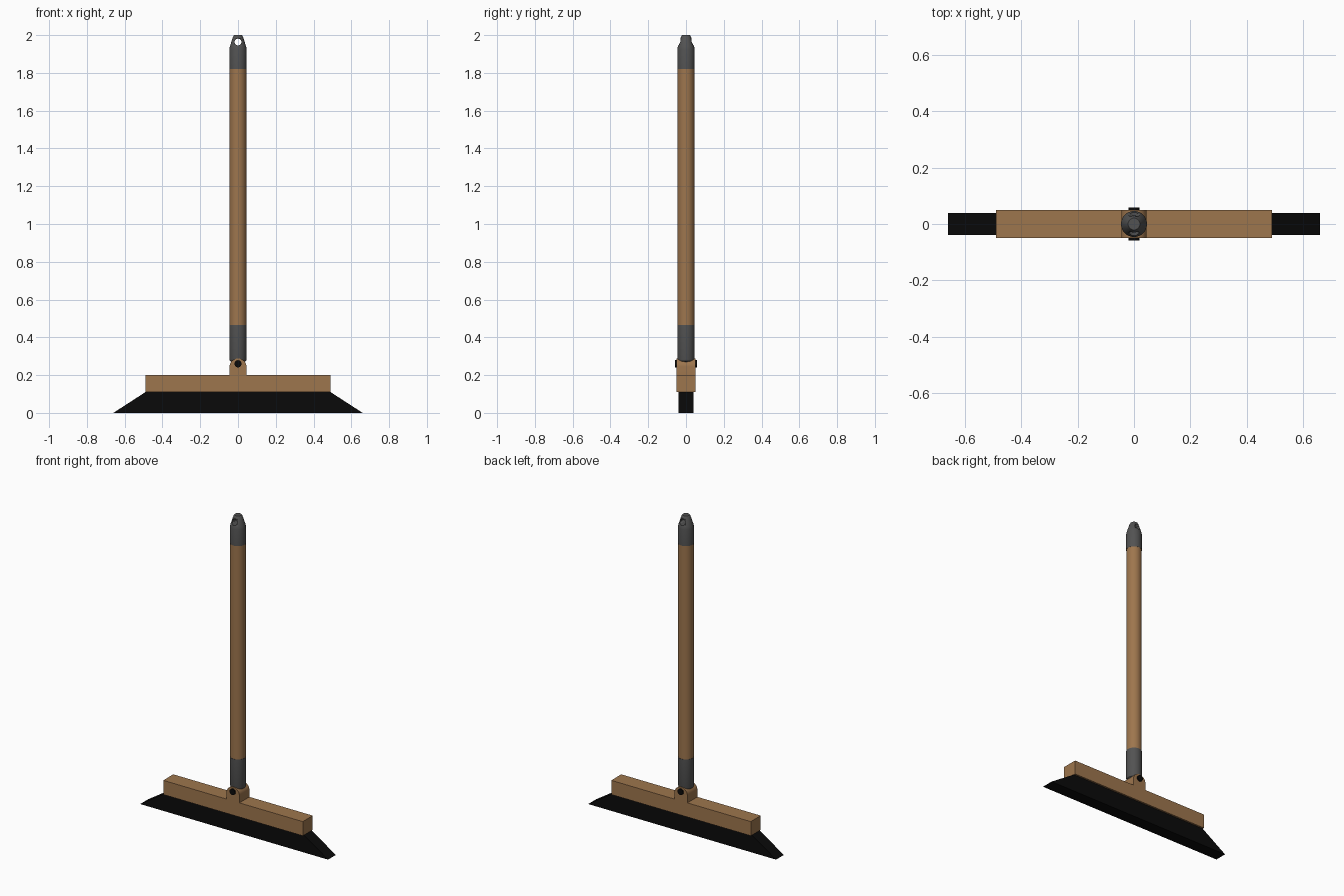
import bpy
import bmesh
import math
from mathutils import Matrix

cube = bpy.data.objects.get("Cube")
if cube:
    bpy.data.objects.remove(cube, do_unlink=True)


def material(name, color):
    mat = bpy.data.materials.new(name)
    mat.use_nodes = True
    mat.diffuse_color = (*color, 1)
    mat.node_tree.nodes["Principled BSDF"].inputs["Base Color"].default_value = (*color, 1)
    return mat


wood = material("wood", (0.34, 0.18, 0.075))
grey = material("grey plastic", (0.085, 0.085, 0.085))
black = material("black", (0.003, 0.003, 0.003))


def finish(name, bm, mat, smooth=False):
    bmesh.ops.recalc_face_normals(bm, faces=bm.faces)
    mesh = bpy.data.meshes.new(name)
    bm.to_mesh(mesh)
    bm.free()
    mesh.materials.append(mat)
    obj = bpy.data.objects.new(name, mesh)
    bpy.context.collection.objects.link(obj)
    if smooth:
        bpy.ops.object.select_all(action="DESELECT")
        obj.select_set(True)
        bpy.context.view_layer.objects.active = obj
        bpy.ops.object.shade_smooth_by_angle(angle=math.radians(30))
    return obj


def extrude_profile(name, points, half_depth, mat, smooth=False):
    """Solid from an x-z outline, running from front to back."""
    bm = bmesh.new()
    front = bm.faces.new([bm.verts.new((x, -half_depth, z)) for x, z in points])
    result = bmesh.ops.extrude_face_region(bm, geom=[front])
    verts = [v for v in result["geom"] if isinstance(v, bmesh.types.BMVert)]
    bmesh.ops.translate(bm, verts=verts, vec=(0, 2 * half_depth, 0))
    return finish(name, bm, mat, smooth)


def turned(name, rings, mat, sides=32):
    """Closed round solid from (radius, height) rings."""
    bm = bmesh.new()
    loops = []
    for r, z in rings:
        angles = [math.tau * i / sides for i in range(sides)]
        loops.append([bm.verts.new((r * math.cos(a), r * math.sin(a), z)) for a in angles])
    for low, high in zip(loops, loops[1:]):
        for i in range(sides):
            j = (i + 1) % sides
            bm.faces.new((low[i], low[j], high[j], high[i]))
    bm.faces.new(loops[0])
    bm.faces.new(loops[-1])
    return finish(name, bm, mat, True)


def cross_pin(name, radius, half_length, z, mat, sides=24):
    bm = bmesh.new()
    bmesh.ops.create_cone(bm, cap_ends=True, segments=sides, radius1=radius,
                          radius2=radius, depth=2 * half_length,
                          matrix=Matrix.Translation((0, 0, z)) @ Matrix.Rotation(math.pi / 2, 4, "X"))
    return finish(name, bm, mat, True)


# Flared bristles under the head
extrude_profile("bristles", [(-0.66, 0), (0.66, 0), (0.49, 0.11), (-0.49, 0.11)], 0.039, black)

# Head block with a round-topped lug in the middle
arc = [(0.045 * math.cos(math.pi * i / 16), 0.245 + 0.043 * math.sin(math.pi * i / 16))
       for i in range(17)]
outline = [(-0.49, 0.11), (0.49, 0.11), (0.49, 0.2), (0.045, 0.2)]
outline += arc + [(-0.045, 0.2), (-0.49, 0.2)]
extrude_profile("head_block", outline, 0.05, wood, True)

# Hinge pin through the lug
cross_pin("hinge_pin", 0.019, 0.058, 0.26, black)

# Handle with its lower socket
turned("socket", [(0.036, 0.27), (0.043, 0.275), (0.046, 0.285), (0.046, 0.465)], grey)
turned("handle", [(0.045, 0.46), (0.045, 1.83)], wood)

# Tapered end cap with a hanging hole
cap = turned("end_cap", [(0.046, 1.82), (0.046, 1.925), (0.043, 1.94),
                         (0.026, 1.992), (0.021, 2.0)], grey)
cutter = cross_pin("hole_cutter", 0.018, 0.1, 1.963, grey)
cutter.hide_render = True
cutter.hide_viewport = True
cutter.display_type = "WIRE"
hole = cap.modifiers.new("hanging_hole", "BOOLEAN")
hole.operation = "DIFFERENCE"
hole.solver = "EXACT"
hole.object = cutter
